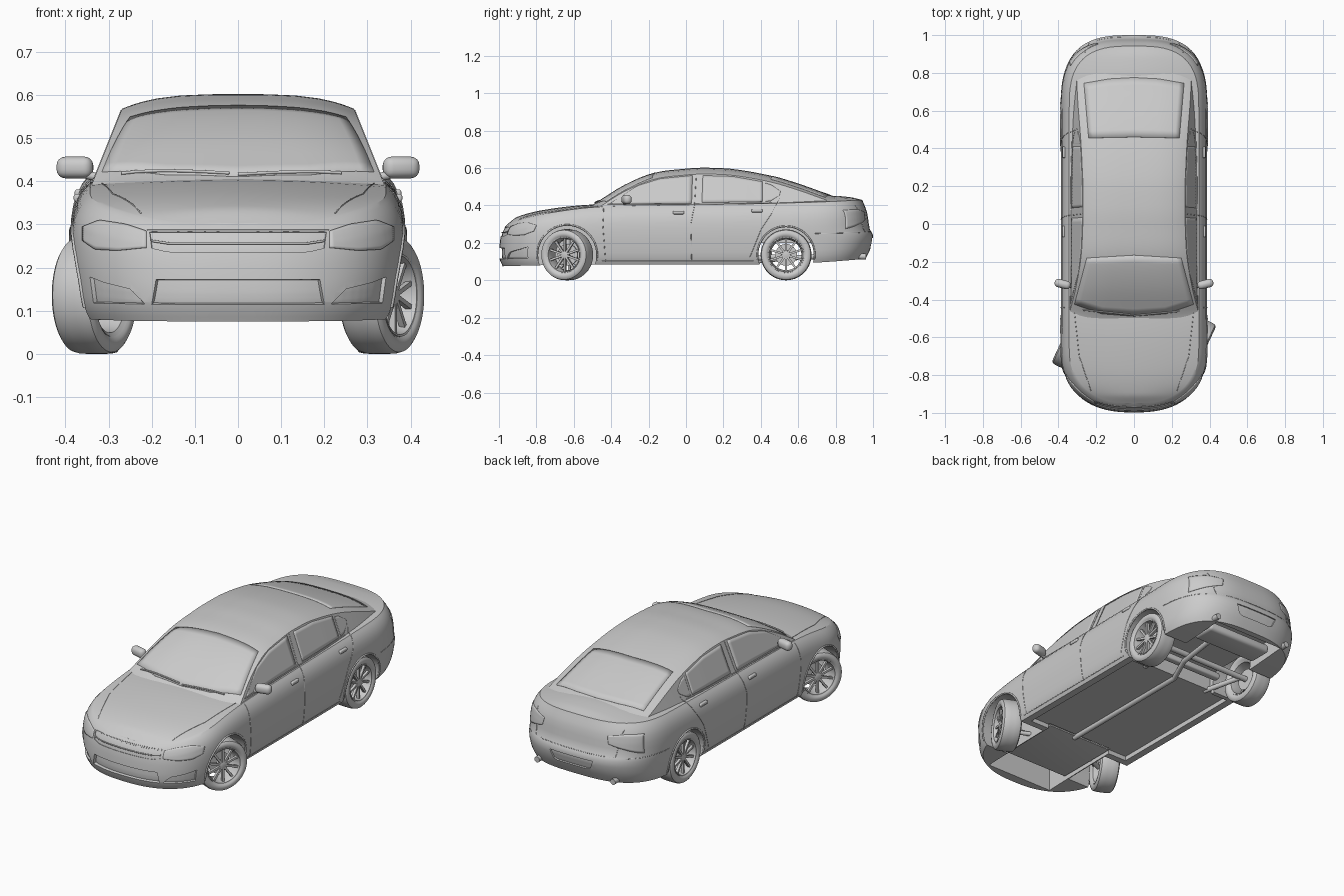
import bpy, bmesh
from math import sin, cos, pi, radians
from mathutils import Vector, Matrix
from mathutils.bvhtree import BVHTree

if "Cube" in bpy.data.objects:
    bpy.data.objects.remove(bpy.data.objects["Cube"])

def spline(pts, t):
    """Smooth curve through (t, value) points, clamped at the ends."""
    if t <= pts[0][0]: return pts[0][1]
    if t >= pts[-1][0]: return pts[-1][1]
    i = next(k for k in range(len(pts) - 1) if pts[k + 1][0] >= t)
    def slope(k):
        a, b = pts[max(k - 1, 0)], pts[min(k + 1, len(pts) - 1)]
        return (b[1] - a[1]) / (b[0] - a[0])
    (t0, p0), (t1, p1) = pts[i], pts[i + 1]
    h = t1 - t0; s = (t - t0) / h
    return (p0 * (1 + 2 * s) * (1 - s) ** 2 + p1 * s * s * (3 - 2 * s)
            + slope(i) * h * s * (1 - s) ** 2 - slope(i + 1) * h * s * s * (1 - s))

def grid(bm, rows, loop=False, ring=False):
    """Skin rows of points; loop closes each row, ring joins last row to first."""
    vs = [[bm.verts.new(p) for p in r] for r in rows]
    n, m = len(vs), len(vs[0])
    for i in range(n if ring else n - 1):
        for j in range(m if loop else m - 1):
            a, b = vs[i], vs[(i + 1) % n]
            bm.faces.new((a[j], a[(j + 1) % m], b[(j + 1) % m], b[j]))

def finish(ob, angle=35):
    bpy.ops.object.select_all(action='DESELECT')
    ob.select_set(True)
    bpy.context.view_layer.objects.active = ob
    bpy.ops.object.shade_smooth_by_angle(angle=radians(angle))

def make(name, bm, smooth=True):
    bmesh.ops.remove_doubles(bm, verts=bm.verts, dist=1e-5)
    bmesh.ops.dissolve_degenerate(bm, dist=1e-6, edges=bm.edges)
    bmesh.ops.recalc_face_normals(bm, faces=bm.faces)
    me = bpy.data.meshes.new(name); bm.to_mesh(me)
    ob = bpy.data.objects.new(name, me)
    bpy.context.collection.objects.link(ob)
    if smooth: finish(ob)
    return ob

def add_box(bm, lo, hi, mat=Matrix()):
    lo, hi = Vector(lo), Vector(hi)
    bmesh.ops.create_cube(bm, size=1, matrix=mat @ Matrix.Translation((lo + hi) / 2) @ Matrix.Diagonal((*(hi - lo), 1)))

def box(name, lo, hi, bevel=0):
    bm = bmesh.new(); add_box(bm, lo, hi)
    if bevel: bmesh.ops.bevel(bm, geom=bm.edges[:], offset=bevel, segments=4, profile=0.5, affect='EDGES')
    return make(name, bm, bevel > 0)

def tube(name, pts, r):
    cu = bpy.data.curves.new(name, 'CURVE'); cu.dimensions = '3D'
    cu.bevel_depth, cu.bevel_resolution, cu.use_fill_caps = r, (3 if r > .005 else 1), True
    sp = cu.splines.new('POLY'); sp.points.add(len(pts) - 1)
    for p, c in zip(sp.points, pts): p.co = (*c, 1)
    ob = bpy.data.objects.new(name, cu); bpy.context.collection.objects.link(ob)
    return ob

# Lower body: plan outlines stacked by level, then a crowned bonnet and boot deck
WIDTH = [(0, .36), (.1, .374), (.35, .384), (.6, .387), (.8, .38), (.93, .362), (1, .343)]
NOSE = [(0, -.98), (.2, -.998), (.5, -.997), (.8, -.987), (.95, -.97), (1, -.953)]
TAIL = [(0, .96), (.2, .99), (.4, 1.0), (.5, .983), (.8, .967), (1, .942)]
SILL = [(-.98, .075), (-.8, .08), (-.5, .085), (.4, .085), (.7, .095), (.97, .115)]
EDGE = [(-1, .29), (-.955, .30), (-.85, .335), (-.7, .365), (-.5, .39), (-.2, .40), (.4, .41), (.75, .42), (.94, .43)]
CENTRE = [(-.955, .30), (-.9, .34), (-.75, .378), (-.5, .405), (0, .41), (.6, .44), (.77, .452), (.88, .444), (.94, .43)]

def outline(v):
    w, yf, yr, ya, yb = spline(WIDTH, v), spline(NOSE, v), spline(TAIL, v), -.65, .6
    q = [pi / 2 * i / 20 for i in range(20)]
    half = [(w * sin(a) ** .82, ya + (yf - ya) * cos(a) ** .82) for a in q]
    half += [(w, ya + (yb - ya) * i / 24) for i in range(24)]
    half += [(w * cos(a) ** .667, yb + (yr - yb) * sin(a) ** .667) for a in q] + [(0, yr)]
    return half + [(-x, y) for x, y in half[-2:0:-1]]

rows = [[(x * f, y, spline(SILL, y)) for x, y in outline(0)] for f in (0, .9)]
for v in (0, .05, .12, .2, .3, .4, .45, .5, .6, .7, .8, .87, .93, .97, 1):
    rows.append([(x, y, spline(SILL, y) + (spline(EDGE, y) - spline(SILL, y)) * v) for x, y in outline(v)])
for f in (.97, .9, .8, .6, .4, .2, 0):
    rows.append([(x * f, y, spline(EDGE, y) + (spline(CENTRE, y) - spline(EDGE, y)) * (1 - f * f)) for x, y in outline(1)])
bm = bmesh.new(); grid(bm, rows, loop=True)
body = make("body_shell", bm, False)

# Cabin: cross-sections along the roof line
ROOF = [(-.52, .393), (-.48, .415), (-.33, .508), (-.17, .574), (0, .597), (.1, .602), (.25, .595), (.45, .56), (.6, .516), (.77, .456), (.86, .43)]
def section(y):
    zc, zb = spline(ROOF, y), .37
    ze = zc - min(.034, .8 * (zc - zb))
    k = spline([(.3, 1), (.6, .97), (.86, .9)], y)
    side = lambda z: (.34 - (z - .39) * .4) * k
    half = [(side(zb + (ze - zb) * q / 5), zb + (ze - zb) * q / 5) for q in range(5)]
    half += [(side(ze) * g, ze + (zc - ze) * (1 - g ** 3.4)) for g in (1, .98, .95, .9, .82, .7, .5, .25, 0)]
    return [(x, y, z) for x, z in half] + [(-x, y, z) for x, z in half[-2::-1]]
bm = bmesh.new()
rows = [section(-.52 + 1.38 * i / 60) for i in range(61)]
grid(bm, rows, loop=True)
for r in (rows[0], rows[-1]): bm.faces.new([bm.verts.new(p) for p in r])
cabin = make("cabin_roof", bm)

# Surface lookup so panels and seams follow the bodywork
bm = bmesh.new(); bm.from_mesh(body.data); bm.from_mesh(cabin.data)
bvh = BVHTree.FromBMesh(bm)
def on_body(axis, a, b):
    o, d = {'front': ((a, -3, b), (0, 1, 0)), 'back': ((a, 3, b), (0, -1, 0)), 'right': ((3, a, b), (-1, 0, 0)),
            'left': ((-3, a, b), (1, 0, 0)), 'top': ((a, b, 3), (0, 0, -1))}[axis]
    p = bvh.ray_cast(Vector(o), Vector(d))[0]
    return p if p else bvh.find_nearest(Vector(o) + Vector(d) * 2)[0]

def along(pts, t):
    i = min(int(t * (len(pts) - 1)), len(pts) - 2)
    return Vector(pts[i]).lerp(Vector(pts[i + 1]), t * (len(pts) - 1) - i)

def panel(name, axis, low, high, thick=.003):
    rows = [[on_body(axis, *along(low, i / 20).lerp(along(high, i / 20), j / 8)) for i in range(21)] for j in range(9)]
    bm = bmesh.new(); grid(bm, rows)
    ob = make(name, bm)
    m = ob.modifiers.new("thickness", 'SOLIDIFY'); m.thickness, m.offset = thick, 0
    return ob

def seam(name, axis, pts, r=.0018):
    n = 8 * (len(pts) - 1)
    return tube(name, [on_body(axis, *along(pts, i / n)) for i in range(n + 1)], r)

# Cutters: wheel wells, underbody recesses, intakes, plate recess
FRONT, REAR, R = -.635, .535, .136
cutters = [box("cut_mid", (-.32, -.45, 0), (.32, .37, .11)), box("cut_front", (-.205, -.93, 0), (.205, -.44, .22)),
           box("cut_rear", (-.215, .36, 0), (.215, .93, .2))]
for s in (1, -1):
    for y, r in ((FRONT, .157), (REAR, .15)):
        bm = bmesh.new()
        bmesh.ops.create_cone(bm, cap_ends=True, segments=64, radius1=r, radius2=r, depth=.3,
                              matrix=Matrix.Translation((s * .36, y, R)) @ Matrix.Rotation(pi / 2, 4, 'Y'))
        cutters.append(make("cut_well", bm, False))
    cutters.append(panel("cut_fog", 'front', [(s * .215, .115), (s * .335, .118)], [(s * .25, .15), (s * .31, .165), (s * .343, .178)], .02))
cutters += [panel("cut_intake", 'front', [(-.2, .115), (.2, .115)], [(-.19, .172), (.19, .172)], .03),
            panel("cut_grille", 'front', [(-.2, .245), (-.16, .236), (.16, .236), (.2, .245)], [(-.205, .283), (.205, .283)], .008),
            panel("cut_plate", 'back', [(-.11, .18), (-.09, .172), (.09, .172), (.11, .18)], [(-.13, .225), (.13, .225)], .014)]
bpy.context.view_layer.objects.active = body
for c in cutters:
    m = body.modifiers.new("cut", 'BOOLEAN'); m.operation, m.solver, m.object = 'DIFFERENCE', 'EXACT', c
    bpy.ops.object.modifier_apply(modifier=m.name)
for c in cutters: bpy.data.objects.remove(c)
finish(body, 30)

# Glass and centre details
panel("windscreen", 'top', [(-.315, -.425), (-.17, -.475), (0, -.488), (.17, -.475), (.315, -.425)], [(-.25, -.18), (0, -.165), (.25, -.18)])
panel("rear_window", 'top', [(-.265, .745), (-.13, .768), (0, .775), (.13, .768), (.265, .745)], [(-.24, .455), (0, .46), (.24, .455)])
seam("grille_bar", 'front', [(-.2, .262), (-.16, .256), (.16, .256), (.2, .262)], .003)
seam("bonnet_front_seam", 'front', [(-.21, .288), (.21, .288)])
seam("boot_lid_seam", 'back', [(-.26, .40), (-.24, .26), (.24, .26), (.26, .40)])
for i, pts in enumerate(([(-.27, -.455), (-.02, -.48)], [(0, -.485), (.24, -.462)])):
    w = seam(f"wiper_{i}", 'top', pts, .004); w.location.z = .004

# Details repeated on both sides
for s, side in ((1, 'right'), (-1, 'left')):
    panel(f"front_side_window_{side}", side, [(-.41, .408), (.03, .41)], [(-.37, .432), (-.26, .505), (-.14, .543), (.035, .56)])
    panel(f"rear_side_window_{side}", side, [(.085, .415), (.41, .42)], [(.09, .56), (.25, .555), (.41, .527)])
    panel(f"quarter_window_{side}", side, [(.425, .42), (.455, .425), (.5, .455)], [(.425, .52), (.46, .508), (.505, .475)])
    panel(f"headlight_{side}", 'front', [(s * .212, .246), (s * .28, .239), (s * .33, .242), (s * .358, .262)],
          [(s * .212, .284), (s * .26, .3), (s * .32, .309), (s * .358, .294)], .007)
    panel(f"tail_light_{side}", 'back', [(s * .2, .325), (s * .28, .3), (s * .345, .275)], [(s * .19, .365), (s * .27, .378), (s * .335, .375)], .006)
    seam(f"front_door_seam_{side}", side, [(-.44, .395), (-.445, .3), (-.43, .1)])
    seam(f"middle_door_seam_{side}", side, [(.055, .565), (.045, .4), (.025, .3), (.03, .1)])
    seam(f"rear_door_seam_{side}", side, [(.5, .44), (.46, .36), (.4, .27), (.34, .12)])
    seam(f"sill_line_{side}", side, [(-.45, .104), (.36, .104)])
    seam(f"belt_trim_{side}", side, [(-.42, .404), (.1, .407), (.46, .415)], .003)
    seam(f"bumper_seam_{side}", side, [(.69, .25), (.93, .255)])
    seam(f"bonnet_seam_{side}", 'top', [(s * .315, -.47), (s * .29, -.7), (s * .225, -.89)])
    for nm, y, r in (("front", FRONT, .16), ("rear", REAR, .153)):
        arc = [radians(-10 + 200 * i / 24) for i in range(25)]
        seam(f"{nm}_arch_lip_{side}", side, [(y + r * cos(a), R + r * sin(a)) for a in arc], .005)
    for y, z in ((-.04, .362), (.38, .372)):
        p = on_body(side, y, z)
        box(f"door_handle_{side}", p - Vector((.009, .03, .009)), p + Vector((.009, .03, .009)), .006)
    m = box(f"mirror_{side}", (-.043, -.022, -.025), (.043, .022, .025), .02)
    m.location = (s * .378, -.318, .432); m.rotation_euler.z = s * radians(14)
    tube(f"mirror_stalk_{side}", [(s * .32, -.33, .408), (s * .355, -.325, .416)], .01)
    tube(f"tailpipe_{side}", [(s * .23, .85, .13), (s * .23, .962, .127)], .016)
    tube(f"rear_arm_{side}", [(s * .2, .33, .115), (s * .27, REAR, .13)], .014)
    tube(f"front_arm_{side}", [(s * .13, -.56, .115), (s * .29, FRONT, .115)], .012)
    tube(f"front_strut_{side}", [(s * .27, FRONT, .12), (s * .23, FRONT, .27)], .018)

# Underbody
tube("rear_axle", [(-.31, REAR, R), (.31, REAR, R)], .016)
tube("front_axle", [(-.3, FRONT, R), (.3, FRONT, R)], .012)
box("engine_undertray", (-.2, -.8, .1), (.2, -.44, .11), .003)
box("rear_subframe", (-.2, .42, .13), (.2, .46, .165), .01)
box("silencer", (-.2, .72, .11), (.2, .86, .16), .02)
tube("exhaust_pipe", [(.02, -.46, .1), (.02, .35, .1), (.08, .5, .115), (.1, .75, .13)], .014)

# Wheels: lathed tyre, lathed rim with ten spokes and a brake disc
def lathe(bm, prof, closed):
    rot = [2 * pi * i / 56 for i in range(56)]
    grid(bm, [[(x, r * cos(a), r * sin(a)) for x, r in prof] for a in rot], loop=closed, ring=True)
bm = bmesh.new()
half = [(.042, .093), (.051, .103), (.053, .113), (.051, .124), (.045, .132), (.032, .1355), (.012, .136)]
lathe(bm, half + [(-x, r) for x, r in reversed(half)], True)
tyre = make("tyre", bm)
bm = bmesh.new()
lathe(bm, [(.042, .097), (.048, .096), (.047, .091), (.034, .088), (0, .082), (-.04, .087), (-.046, .096), (-.04, .097)], False)
lathe(bm, [(.02, 0), (.036, 0), (.038, .014), (.034, .022), (.015, .024)], False)
lathe(bm, [(-.004, .012), (-.004, .058), (-.014, .058), (-.014, .012)], True)
for i in range(10):
    add_box(bm, (.023, -.0055, .012), (.037, .0055, .09), Matrix.Rotation(2 * pi * i / 10, 4, 'X'))
rim = make("rim", bm)
for s, side in ((1, 'right'), (-1, 'left')):
    for nm, x, y, turn in (("front", .333, FRONT, -25), ("rear", .325, REAR, 0)):
        mat = Matrix.Translation((s * x, y, R)) @ Matrix.Rotation(radians(turn) + (pi if s < 0 else 0), 4, 'Z')
        for part in (tyre, rim):
            ob = bpy.data.objects.new(f"{nm}_{side}_{part.name}", part.data)
            bpy.context.collection.objects.link(ob); ob.matrix_world = mat
for part in (tyre, rim): bpy.data.objects.remove(part)
